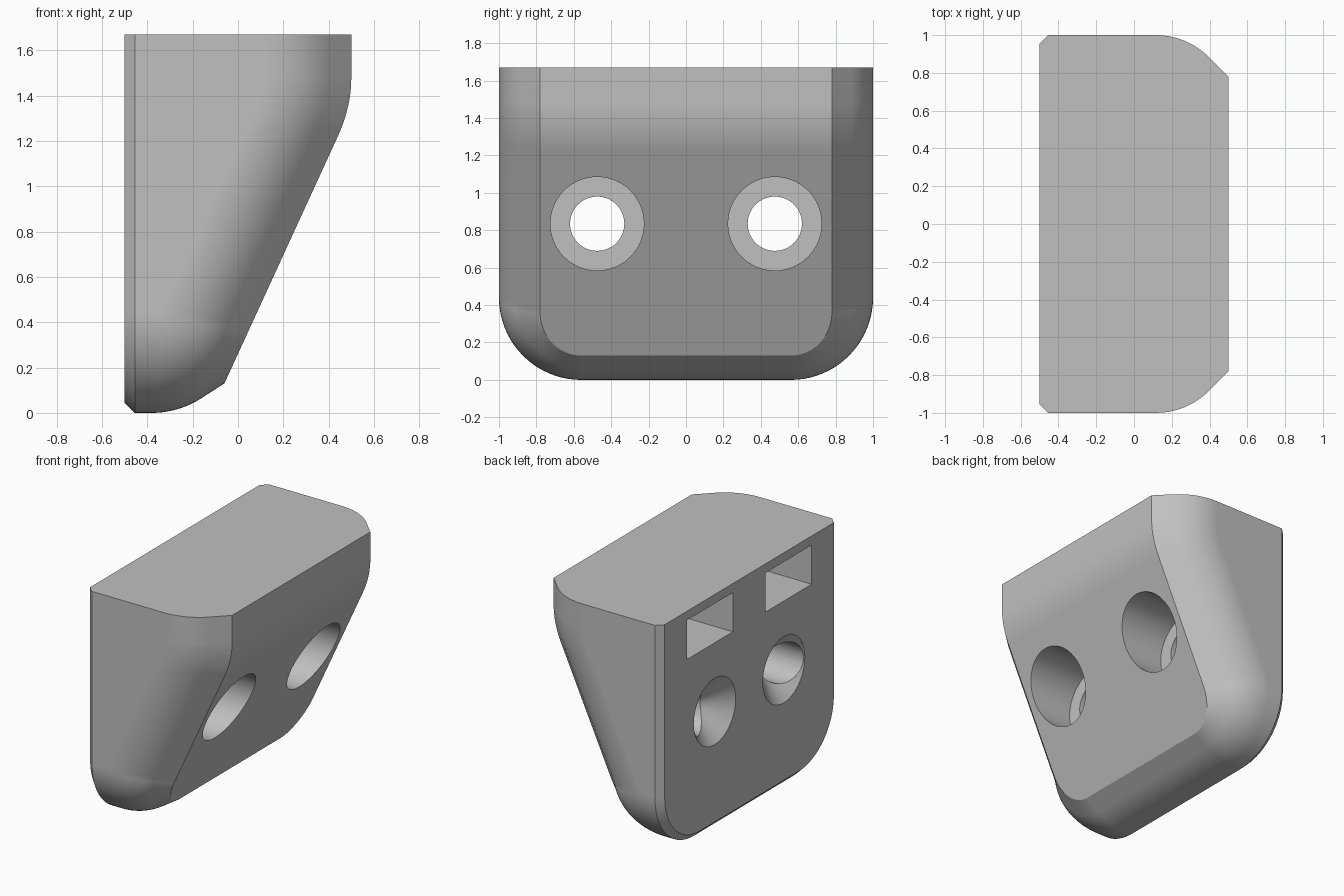
import bpy, bmesh, math
from mathutils import Vector

cube = bpy.data.objects.get("Cube")
if cube:
    bpy.data.objects.remove(cube, do_unlink=True)

HEIGHT, BACK, CHAMFER = 1.67, -0.5, 0.045
SLOPE = 0.459                       # lean of the slanted face
STEEP = math.hypot(1, SLOPE)
KNEE_LOW, KNEE_HIGH = 1.22, 1.48    # rounded bend below the upright face
CORNER, CORNER_Y = 0.44, 0.56       # outline corner radius and centre


def face_x(z):
    """Depth of the slanted face, bending to upright near the top."""
    if z >= KNEE_HIGH:
        return 0.5
    if z > KNEE_LOW:
        return 0.5 - SLOPE * (KNEE_HIGH - z) ** 2 / (2 * (KNEE_HIGH - KNEE_LOW))
    return 0.5 - SLOPE * ((KNEE_HIGH + KNEE_LOW) / 2 - z)


def section(outer, inner, normal, vx, fx, part):
    """Edge section: back chamfer, wall, fillet, bevel up to the front face."""
    (py, pz), (qy, qz), (ny, nz) = outer, inner, normal
    start, corner = Vector((fx, py, pz)), Vector((vx, py, pz))
    end = Vector((face_x(qz), qy, qz))
    stop = corner.lerp(end, part)
    pts = [Vector((BACK, py - CHAMFER * ny, pz - CHAMFER * nz)),
           Vector((BACK + CHAMFER, py, pz))]
    w = 0.94
    for i in range(11):
        t = i / 10
        a, b, c = (1 - t) ** 2, 2 * w * t * (1 - t), t * t
        pts.append((start * a + corner * b + stop * c) / (a + b + c))
    return pts + [end]


# Sections down the side, then round the bottom corner
sections = []
bend = [KNEE_HIGH - (KNEE_HIGH - KNEE_LOW) * i / 10 for i in range(11)]
for z in [HEIGHT] + bend:
    lean = 1 + (STEEP - 1) * min(1, max(0, (KNEE_HIGH - z) / (KNEE_HIGH - KNEE_LOW)))
    x = face_x(z)
    sections.append(section((1, z), (0.78, z), (1, 0),
                            x - 0.22 * lean, x - 0.386 * lean, 0.53))
side_v = face_x(CORNER) - 0.22 * STEEP
side_f = face_x(CORNER) - 0.386 * STEEP
for i in range(21):
    t = math.pi / 2 * i / 20
    c, s = math.cos(t), math.sin(t)
    k = s * s
    sections.append(section(
        (CORNER_Y + CORNER * c, CORNER - CORNER * s),
        (CORNER_Y + 0.22 * c, 0.36 - 0.23 * s), (c, -s),
        side_v + (-0.263 - side_v) * k, side_f + (-0.38 - side_f) * k,
        0.53 - 0.045 * k))

# Body: mirrored sections joined into rings
bm = bmesh.new()
rings = []
for pts in sections:
    mirrored = [Vector((p.x, -p.y, p.z)) for p in reversed(pts)]
    rings.append([bm.verts.new(p) for p in pts + mirrored])
n = len(rings[0])
for a, b in zip(rings, rings[1:]):
    for j in range(n):
        k = (j + 1) % n
        bm.faces.new((a[j], a[k], b[k], b[j]))
bm.faces.new(rings[0])
last = rings[-1]
for j in range(n // 2 - 1):
    bm.faces.new((last[j], last[j + 1], last[n - 2 - j], last[n - 1 - j]))
bmesh.ops.recalc_face_normals(bm, faces=bm.faces)
bmesh.ops.dissolve_limit(bm, angle_limit=math.radians(0.2),
                         verts=bm.verts, edges=bm.edges)
mesh = bpy.data.meshes.new("wall_block")
bm.to_mesh(mesh)
bm.free()
body = bpy.data.objects.new("wall_block", mesh)
bpy.context.collection.objects.link(body)

grey = bpy.data.materials.new("light_grey")
grey.use_nodes = True
colour = (0.53, 0.53, 0.53, 1)
grey.diffuse_color = colour
grey.node_tree.nodes["Principled BSDF"].inputs["Base Color"].default_value = colour
mesh.materials.append(grey)


def cut(name):
    """Subtract the active object from the body."""
    tool = bpy.context.object
    tool.name = name
    tool.hide_render = True
    tool.data.materials.append(grey)
    bpy.context.view_layer.objects.active = body
    mod = body.modifiers.new(name, "BOOLEAN")
    mod.operation, mod.solver, mod.object = "DIFFERENCE", "EXACT", tool
    bpy.ops.object.modifier_apply(modifier=name)
    bpy.data.objects.remove(tool, do_unlink=True)


def bore(name, x0, x1, y, r0, r1):
    """Cut a round hole or cone running along x."""
    bpy.ops.mesh.primitive_cone_add(
        vertices=64, radius1=r0, radius2=r1, depth=x1 - x0,
        location=((x0 + x1) / 2, y, 0.835), rotation=(0, math.pi / 2, 0))
    cut(name)


for side in (-1, 1):
    # Screw hole, its front counterbore and the offset countersink at the back
    bore("counterbore", -0.045, 1, side * 0.475, 0.25, 0.25)
    bore("screw_hole", -0.7, 0.2, side * 0.475, 0.145, 0.145)
    bore("back_countersink", BACK - 0.01, BACK + 0.21, side * 0.39, 0.248, 0)
    # Rectangular pocket in the back
    bpy.ops.mesh.primitive_cube_add(size=1, location=(BACK + 0.175, side * 0.445, 1.465))
    bpy.context.object.scale = (0.55, 0.52, 0.28)
    bpy.context.view_layer.update()
    cut("back_pocket")

bpy.ops.object.select_all(action="DESELECT")
body.select_set(True)
bpy.context.view_layer.objects.active = body
bpy.ops.object.shade_smooth_by_angle(angle=math.radians(25))
weighted = body.modifiers.new("even_shading", "WEIGHTED_NORMAL")
weighted.keep_sharp = True
